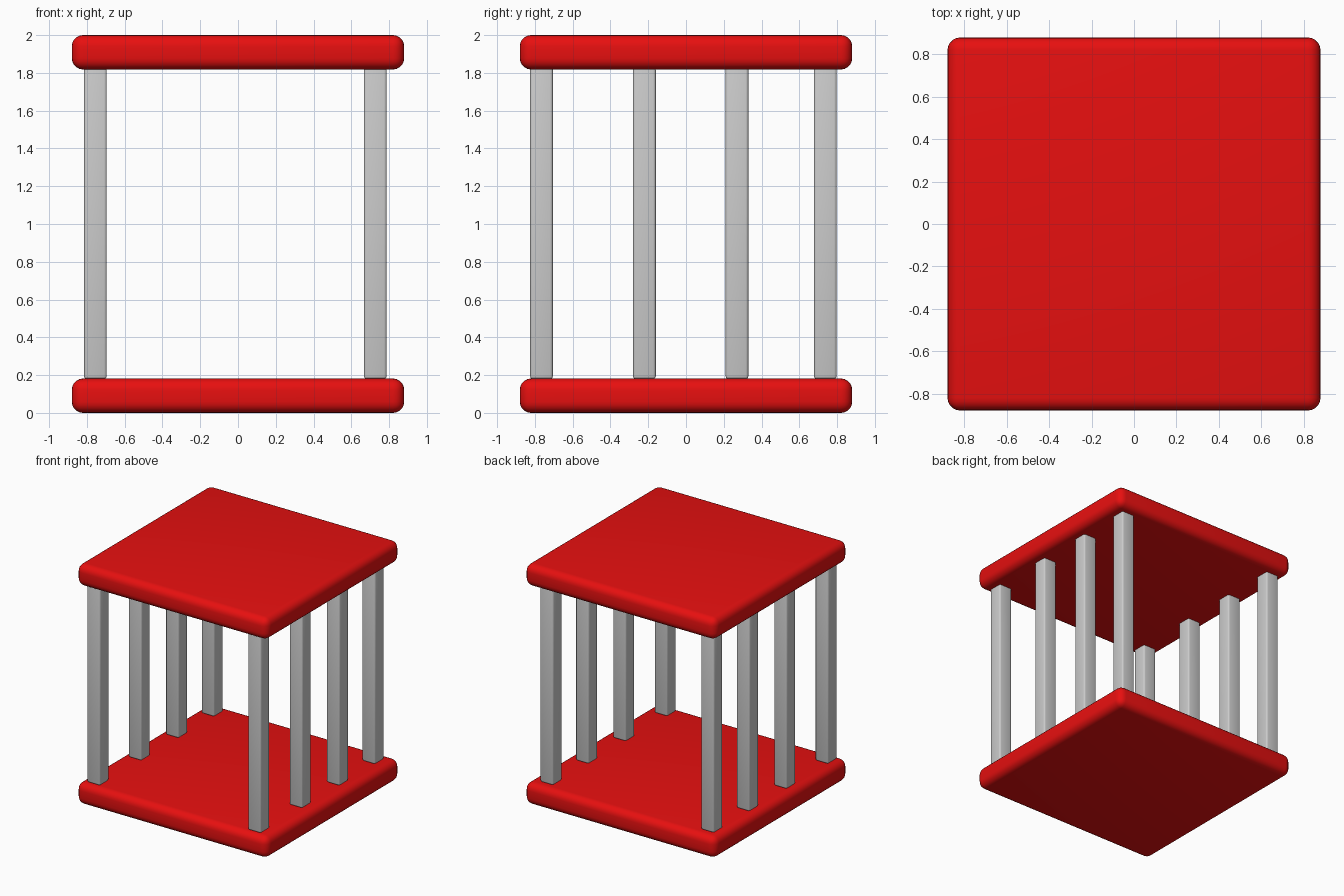
import bpy
import math

if "Cube" in bpy.data.objects:
    bpy.data.objects.remove(bpy.data.objects["Cube"])


def rounded_box(name, center, size, radius, segments, color=None):
    bpy.ops.mesh.primitive_cube_add(size=1, location=center)
    ob = bpy.context.object
    ob.name = name
    ob.scale = size
    bpy.ops.object.transform_apply(location=False, rotation=False, scale=True)
    bevel = ob.modifiers.new("rounding", "BEVEL")
    bevel.width = radius
    bevel.segments = segments
    bpy.ops.object.modifier_apply(modifier=bevel.name)
    bpy.ops.object.shade_smooth_by_angle(angle=math.radians(35))
    if color:
        ob.data.materials.append(color)
    return ob


red = bpy.data.materials.new("red")
red.diffuse_color = (0.8, 0.005, 0.005, 1)
red.use_nodes = True
red.node_tree.nodes["Principled BSDF"].inputs["Base Color"].default_value = red.diffuse_color

# Base and top slabs
for name, z in (("base_slab", 0.091), ("top_slab", 1.909)):
    rounded_box(name, (0, 0, z), (1.76, 1.76, 0.182), 0.06, 5, red)

# Two rows of square bars along the sides
for side, x in (("left", -0.755), ("right", 0.727)):
    for i, y in enumerate((-0.765, -0.22, 0.27, 0.738)):
        rounded_box(f"{side}_bar_{i + 1}", (x, y, 1.005),
                    (0.12, 0.12, 1.65), 0.014, 3)
